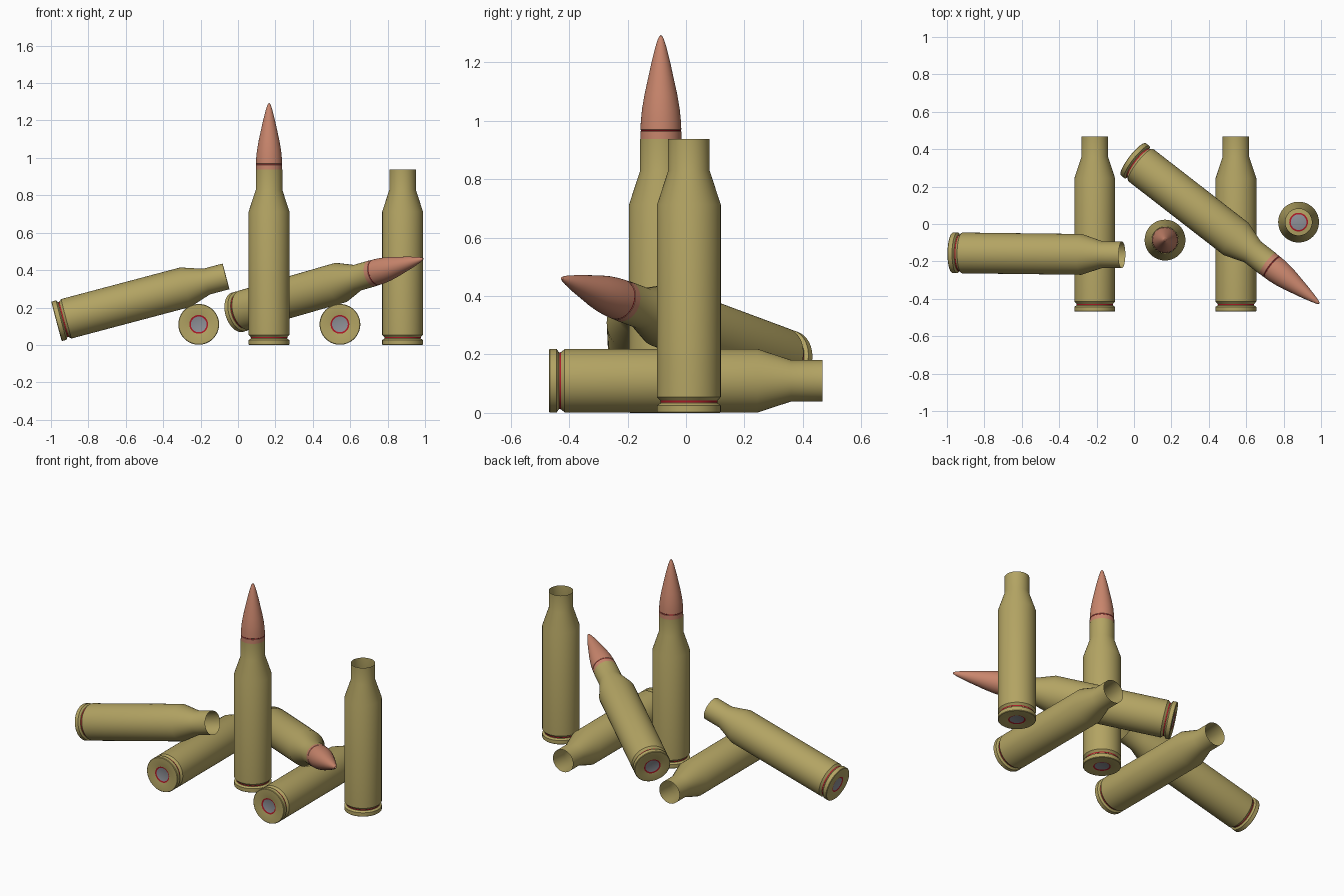
import bpy, bmesh, math
from mathutils import Vector

if "Cube" in bpy.data.objects:
    bpy.data.objects.remove(bpy.data.objects["Cube"])

SIDES = 64


def material(name, rgb):
    m = bpy.data.materials.new(name)
    m.diffuse_color = (*rgb, 1)
    m.use_nodes = True
    m.node_tree.nodes["Principled BSDF"].inputs["Base Color"].default_value = m.diffuse_color
    return m


BRASS = material("brass", (0.45, 0.37, 0.125))
COPPER = material("copper", (0.58, 0.235, 0.15))
RED = material("red_sealant", (0.42, 0.01, 0.02))
STEEL = material("primer_grey", (0.27, 0.28, 0.31))


def lathe(name, profile, mats):
    """Spin (radius, height, material of the band that follows) around z."""
    bm = bmesh.new()
    rings = []
    for r, z, _ in profile:
        if r == 0:
            rings.append([bm.verts.new((0, 0, z))] * SIDES)
        else:
            rings.append([bm.verts.new((r * math.cos(2 * math.pi * i / SIDES),
                                        r * math.sin(2 * math.pi * i / SIDES), z))
                          for i in range(SIDES)])
    for (_, _, mat), a, b in zip(profile, rings, rings[1:]):
        for i in range(SIDES):
            j = (i + 1) % SIDES
            corners = list(dict.fromkeys((a[i], a[j], b[j], b[i])))
            bm.faces.new(corners).material_index = mat
    mesh = bpy.data.meshes.new(name)
    bm.to_mesh(mesh)
    bm.free()
    for m in mats:
        mesh.materials.append(m)
    mesh.shade_smooth()
    mesh.set_sharp_from_angle(angle=math.radians(25))
    return mesh


# Case: primer, sealant ring, base, rim, extractor groove, body, shoulder, open neck
case_mesh = lathe("case", [
    (0, 0.004, 2), (0.042, 0.004, 1), (0.050, 0.001, 0),
    (0.106, 0, 0), (0.109, 0.003, 0), (0.109, 0.026, 0), (0.097, 0.034, 0),
    (0.097, 0.036, 1), (0.098, 0.042, 0), (0.109, 0.054, 0),
    (0.109, 0.713, 0), (0.071, 0.829, 0), (0.071, 0.937, 0),
], [BRASS, RED, STEEL])

# Bullet: seated shank, thin sealant line, pointed ogive
bullet_mesh = lathe("bullet", [
    (0, 0.86, 0), (0.0700, 0.86, 0), (0.0700, 0.963, 0), (0.0685, 0.9645, 1),
    (0.0685, 0.9685, 0), (0.0700, 0.970, 0), (0.0685, 1.00, 0), (0.0645, 1.04, 0),
    (0.056, 1.09, 0), (0.045, 1.14, 0), (0.032, 1.20, 0), (0.018, 1.255, 0),
    (0.010, 1.28, 0), (0.005, 1.29, 0), (0, 1.293, 0),
], [COPPER, RED])


def place(name, mesh, base, axis):
    ob = bpy.data.objects.new(name, mesh)
    bpy.context.collection.objects.link(ob)
    ob.location = base
    ob.rotation_mode = 'QUATERNION'
    ob.rotation_quaternion = Vector(axis).to_track_quat('Z', 'Y')


# name, centre of base, direction, has bullet
ROUNDS = [
    ("standing_round", (0.166, -0.086, 0), (0, 0, 1), True),
    ("leaning_round", (-0.005, 0.347, 0.174), (0.995, -0.772, 0.287), True),
    ("standing_empty", (0.88, 0.01, 0), (0, 0, 1), False),
    ("lying_empty_left", (-0.21, -0.469, 0.11), (0, 1, 0), False),
    ("lying_empty_right", (0.545, -0.469, 0.11), (0, 1, 0), False),
    ("leaning_empty", (-0.97, -0.154, 0.126), (0.897, -0.011, 0.238), False),
]
for name, base, axis, loaded in ROUNDS:
    place(name + "_case", case_mesh, base, axis)
    if loaded:
        place(name + "_bullet", bullet_mesh, base, axis)
